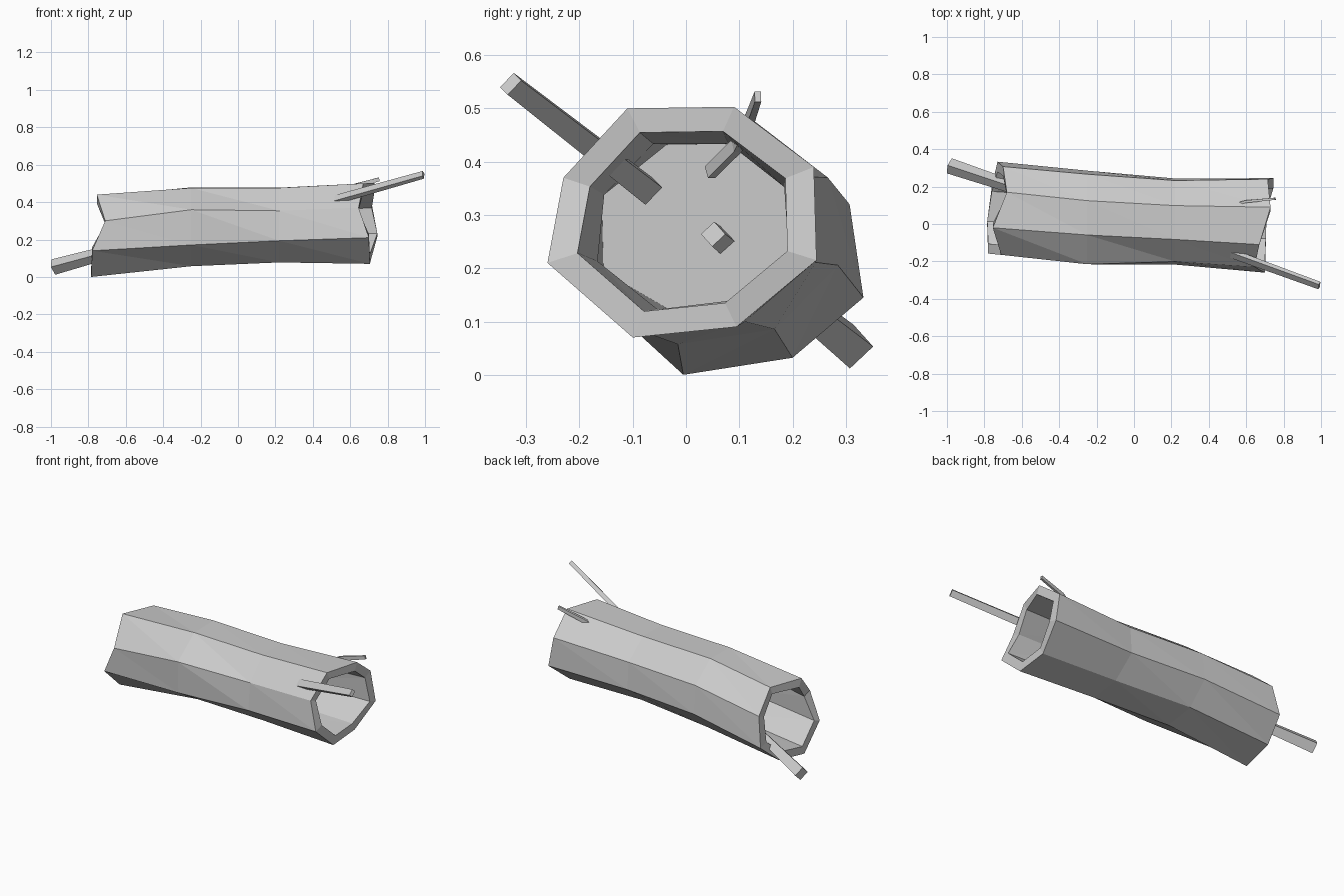
import bpy, bmesh
from math import radians
from mathutils import Vector, Matrix

if "Cube" in bpy.data.objects:
    bpy.data.objects.remove(bpy.data.objects["Cube"])

def make_object(name, bm):
    bmesh.ops.recalc_face_normals(bm, faces=bm.faces)
    mesh = bpy.data.meshes.new(name)
    bm.to_mesh(mesh)
    bm.free()
    ob = bpy.data.objects.new(name, mesh)
    bpy.context.collection.objects.link(ob)
    return ob

def bridge(bm, a, b, facets=False):
    n = len(a)
    for i in range(n):
        j = (i + 1) % n
        if facets:  # split so the bark shows twisted triangular facets
            bm.faces.new((a[i], a[j], b[i]))
            bm.faces.new((a[j], b[j], b[i]))
        else:
            bm.faces.new((a[i], a[j], b[j], b[i]))

# Ragged octagonal ends of the log
left = [Vector(p) for p in [(-.755, -.02, .44), (-.68, .17, .437), (-.70, .307, .32),
        (-.73, .333, .145), (-.76, .20, .032), (-.785, -.005, .0),
        (-.78, -.158, .14), (-.71, -.165, .30)]]
right = [Vector(p) for p in [(.67, -.11, .50), (.73, .09, .503), (.715, .24, .39),
         (.745, .245, .215), (.71, .095, .09), (.705, -.10, .07),
         (.70, -.26, .21), (.645, -.23, .37)]]

def scaled(ring, sy, sz, shift=(0, 0, 0)):
    c = sum(ring, Vector()) / len(ring)
    return [Vector((p.x, c.y + (p.y - c.y) * sy, c.z + (p.z - c.z) * sz)) + Vector(shift)
            for p in ring]

def middle(x, sy, sz, shift):
    t = (x + .74) / 1.44
    ring = [a.lerp(b, t) for a, b in zip(left, right)]
    for p in ring:
        p.x = x
    return scaled(ring, sy, sz, shift)

# Hollow trunk: outer bark, rims, inner wall
ring1 = middle(-.25, 1.0, .94, (0, -.018, .032))
ring2 = middle(.22, .92, .92, (0, -.011, .013))
for ring, k, dy, dz in ((ring1, 6, 0, -.03), (ring2, 6, 0, -.013), (ring1, 5, .04, -.012),
                        (ring1, 4, .02, -.01), (ring1, 7, -.01, .008), (ring1, 0, .01, -.004)):
    ring[k] += Vector((0, dy, dz))
profile = [left, ring1, ring2, right]
bm = bmesh.new()
outer = [[bm.verts.new(p) for p in r] for r in profile]
inner = [[bm.verts.new(p) for p in scaled(r, .78, .78)] for r in profile]
for rings in (outer, inner):
    for a, b in zip(rings, rings[1:]):
        bridge(bm, a, b, True)
bridge(bm, outer[0], inner[0])
bridge(bm, outer[-1], inner[-1])
make_object("hollow_trunk", bm)

# Wall closing the hollow part way in
bm = bmesh.new()
bm.faces.new([bm.verts.new(p) for p in scaled(ring1, .78, .78)])
make_object("core_wall", bm)

# Tapered four-sided twigs
def twig(name, path, sizes, roll=0):
    pts = [Vector(p) for p in path]
    bm = bmesh.new()
    rings = []
    for i, (p, (w, h)) in enumerate(zip(pts, sizes)):
        d = (pts[min(i + 1, len(pts) - 1)] - pts[max(i - 1, 0)]).normalized()
        side = Matrix.Rotation(radians(roll), 3, d) @ d.cross(Vector((0, 0, 1))).normalized()
        up = side.cross(d)
        rings.append([bm.verts.new(p + side * w / 2 * a + up * h / 2 * b)
                      for a, b in ((-1, -1), (1, -1), (1, 1), (-1, 1))])
    for a, b in zip(rings, rings[1:]):
        bridge(bm, a, b)
    bm.faces.new(rings[0])
    bm.faces.new(rings[-1])
    make_object(name, bm)

twig("left_branch", [(-.987, .311, .053), (-.21, .051, .264)], [(.06, .06), (.034, .034)], 45)
twig("right_branch", [(.991, -.329, .546), (.28, -.07, .345)], [(.022, .037), (.03, .045)], 42)
twig("small_twig", [(.755, .135, .522), (.6, .12, .48), (.5, .095, .43), (.42, .045, .38)],
     [(.012, .02), (.014, .024), (.016, .026), (.016, .024)])
